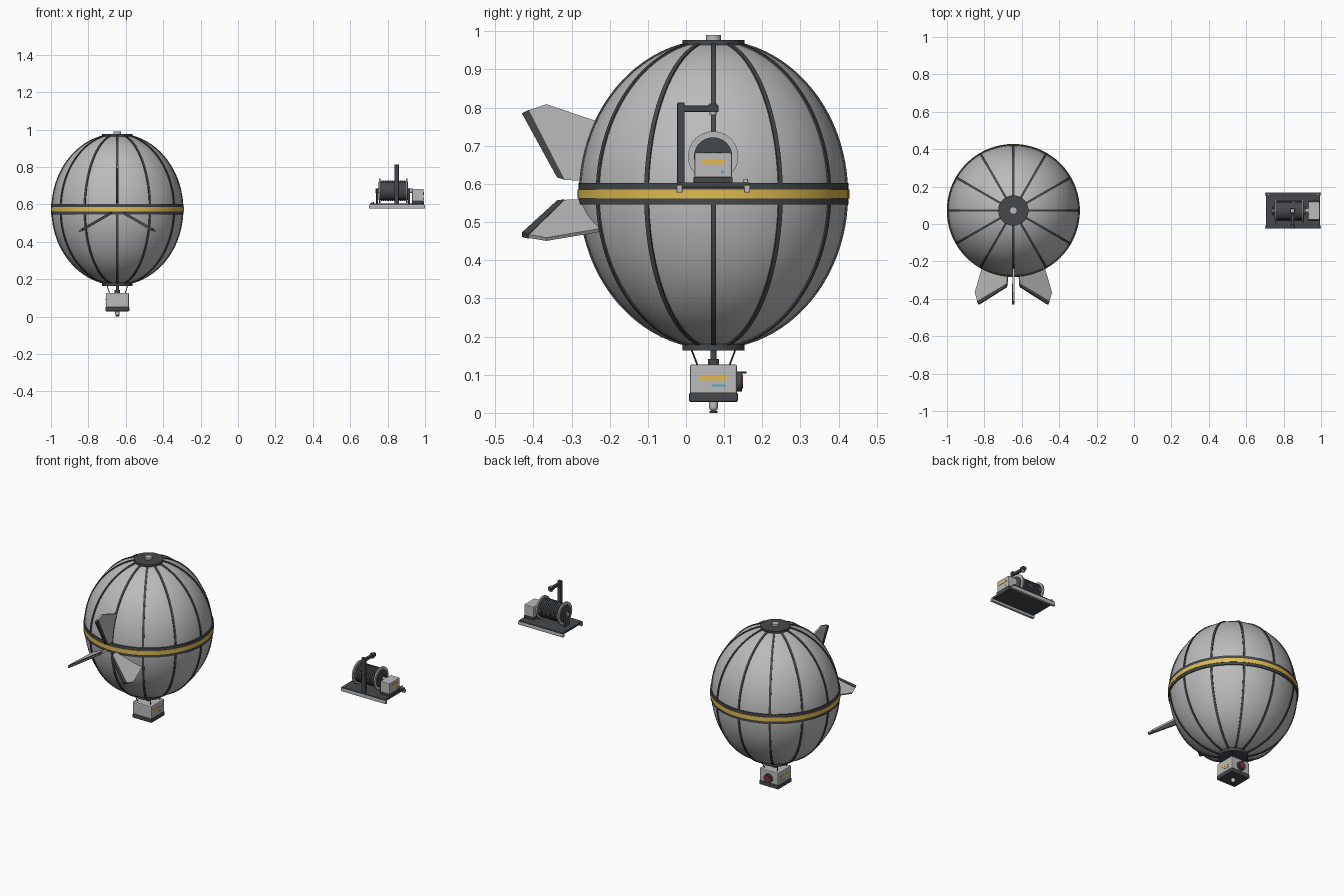
import bpy, bmesh
from math import sin, cos, pi, radians
from mathutils import Vector, Matrix

if "Cube" in bpy.data.objects:
    bpy.data.objects.remove(bpy.data.objects["Cube"])

BX, BY, BZ = -0.645, 0.072, 0.573      # envelope centre
RA, RC = 0.349, 0.402                  # envelope radii
WX, WY, WZ = 0.848, 0.071, 0.672       # winch drum centre


def material(name, rgb):
    m = bpy.data.materials.new(name)
    m.diffuse_color = (*rgb, 1)
    m.use_nodes = True
    m.node_tree.nodes["Principled BSDF"].inputs["Base Color"].default_value = m.diffuse_color
    return m


DARK = material("dark", (0.06, 0.065, 0.07))
GOLD = material("gold", (0.75, 0.5, 0.08))
BLUE = material("blue", (0.1, 0.4, 0.65))
RED = material("red", (0.25, 0.03, 0.03))
LIGHT = material("light", (0.5, 0.5, 0.5))


def finish(name, bm, mat, smooth=True):
    bmesh.ops.recalc_face_normals(bm, faces=bm.faces)
    me = bpy.data.meshes.new(name)
    bm.to_mesh(me)
    bm.free()
    ob = bpy.data.objects.new(name, me)
    bpy.context.collection.objects.link(ob)
    me.materials.append(mat)
    if smooth:
        bpy.ops.object.select_all(action='DESELECT')
        bpy.context.view_layer.objects.active = ob
        ob.select_set(True)
        bpy.ops.object.shade_smooth_by_angle(angle=radians(35))
    return ob


def box(name, lo, hi, mat=LIGHT, bevel=0.0):
    lo, hi = Vector(lo), Vector(hi)
    bm = bmesh.new()
    bmesh.ops.create_cube(bm, size=1, matrix=Matrix.Translation((lo + hi) / 2) @ Matrix.Diagonal((*(hi - lo), 1)))
    if bevel:
        bmesh.ops.bevel(bm, geom=bm.edges[:], offset=bevel, segments=2, profile=0.5, affect='EDGES')
    return finish(name, bm, mat, False)


def rod(name, a, b, r, mat=DARK, seg=24):
    a, b = Vector(a), Vector(b)
    d = b - a
    m = Matrix.Translation((a + b) / 2) @ d.to_track_quat('Z', 'Y').to_matrix().to_4x4()
    bm = bmesh.new()
    bmesh.ops.create_cone(bm, cap_ends=True, segments=seg, radius1=r, radius2=r, depth=d.length, matrix=m)
    return finish(name, bm, mat)


def ring(name, prof, mat, seg=72):
    """Closed (r, z) profile revolved about the envelope axis."""
    bm = bmesh.new()
    loops = [[bm.verts.new((BX + r * cos(2 * pi * i / seg), BY + r * sin(2 * pi * i / seg), z)) for r, z in prof]
             for i in range(seg)]
    n = len(prof)
    for i in range(seg):
        p, q = loops[i], loops[(i + 1) % seg]
        for j in range(n):
            bm.faces.new((p[j], q[j], q[(j + 1) % n], p[(j + 1) % n]))
    return finish(name, bm, mat)


# envelope
bm = bmesh.new()
bmesh.ops.create_uvsphere(bm, u_segments=72, v_segments=40, radius=1,
                          matrix=Matrix.Translation((BX, BY, BZ)) @ Matrix.Diagonal((RA, RA, RC, 1)))
finish("envelope", bm, LIGHT)

# twelve meridian ribs
bm = bmesh.new()
N = 40
for k in range(12):
    a = k * pi / 6
    out, side = Vector((cos(a), sin(a), 0)), Vector((-sin(a), cos(a), 0))
    rows = []
    for i in range(N + 1):
        t = radians(-79 + 158 * i / N)
        c = Vector((BX, BY, BZ + RC * sin(t))) + out * RA * cos(t)
        nrm = (out * cos(t) / RA + Vector((0, 0, sin(t) / RC))).normalized()
        rows.append([bm.verts.new(c + side * s * 0.006 + nrm * h)
                     for s, h in ((-1, -0.004), (-1, 0.004), (1, 0.004), (1, -0.004))])
    for p, q in zip(rows, rows[1:]):
        for j in range(4):
            bm.faces.new((p[j], p[(j + 1) % 4], q[(j + 1) % 4], q[j]))
    bm.faces.new(rows[0])
    bm.faces.new(rows[-1])
finish("ribs", bm, DARK)

# equator belt and gold stripe
ring("equator_belt", [(0.343, 0.546), (0.354, 0.546), (0.354, 0.603), (0.343, 0.603)], DARK)
ring("gold_stripe", [(0.35, 0.562), (0.356, 0.562), (0.356, 0.586), (0.35, 0.586)], GOLD)

# end caps and valve
rod("top_cap", (BX, BY, 0.962), (BX, BY, 0.977), 0.081, DARK, 48)
rod("valve", (BX, BY, 0.975), (BX, BY, 0.99), 0.02, LIGHT)
rod("bottom_cap", (BX, BY, 0.163), (BX, BY, 0.181), 0.081, DARK, 48)


def fin_part(name, pts, ang, half, mat):
    """(y, radius) outline extruded, turned about the fore-aft axis."""
    rad, side = Vector((cos(ang), 0, sin(ang))), Vector((-sin(ang), 0, cos(ang)))
    bm = bmesh.new()
    a, b = [[bm.verts.new(Vector((BX, y, BZ)) + rad * r + side * s) for y, r in pts] for s in (-half, half)]
    bm.faces.new(a)
    bm.faces.new(b)
    for j in range(len(pts)):
        k = (j + 1) % len(pts)
        bm.faces.new((a[j], a[k], b[k], b[j]))
    finish(name, bm, mat, False)


# three tail fins with dark trailing edges
for i, deg in enumerate((90, 210, 330)):
    fin_part(f"fin_{i}", [(-0.2, 0.18), (-0.366, 0.236), (-0.413, 0.22), (-0.32, 0.038), (-0.2, 0.03)],
             radians(deg), 0.005, LIGHT)
    fin_part(f"fin_edge_{i}", [(-0.43, 0.212), (-0.412, 0.221), (-0.318, 0.038), (-0.338, 0.044)],
             radians(deg), 0.007, DARK)

# gondola
box("gondola_body", (BX - 0.062, BY - 0.062, 0.05), (BX + 0.062, BY + 0.062, 0.127), LIGHT, 0.005)
box("gondola_base", (BX - 0.064, BY - 0.064, 0.028), (BX + 0.064, BY + 0.064, 0.053), DARK, 0.005)
rod("gondola_neck", (BX, BY, 0.12), (BX, BY, 0.17), 0.008)
rod("neck_collar", (BX, BY, 0.125), (BX, BY, 0.141), 0.015)
for sx in (-1, 1):
    for sy in (-1, 1):
        rod("suspension_rod", (BX + sx * 0.055, BY + sy * 0.058, 0.167),
            (BX + sx * 0.042, BY + sy * 0.042, 0.125), 0.0022, DARK, 10)
    x = BX + sx * 0.062
    box("gondola_gold_mark", (x - 0.001, BY - 0.037, 0.085), (x + 0.001, BY + 0.038, 0.098), GOLD)
    box("gondola_blue_mark", (x - 0.001, BY - 0.005, 0.069), (x + 0.001, BY + 0.033, 0.074), BLUE)
# sensor dome under gondola
rod("dome_mount", (BX, BY, 0.017), (BX, BY, 0.03), 0.012, LIGHT)
bm = bmesh.new()
bmesh.ops.create_uvsphere(bm, u_segments=24, v_segments=12, radius=0.012, matrix=Matrix.Translation((BX, BY, 0.016)))
finish("sensor_dome", bm, LIGHT)
rod("dome_tip", (BX, BY, 0.0), (BX, BY, 0.005), 0.011, DARK)
# rear instrument
rod("rear_housing", (BX, BY + 0.06, 0.082), (BX, BY + 0.075, 0.082), 0.026)
rod("rear_lens", (BX, BY + 0.074, 0.082), (BX, BY + 0.077, 0.082), 0.018, RED)
rod("rear_probe", (BX, BY + 0.06, 0.106), (BX, BY + 0.086, 0.106), 0.0025, DARK, 12)

# winch base with two skids and tie-down lugs
box("winch_plate", (0.705, -0.024, 0.591), (0.995, 0.167, 0.604), DARK, 0.002)
for y in (-0.017, 0.16):
    box("winch_skid", (0.70, y - 0.008, 0.577), (1.0, y + 0.008, 0.597), LIGHT, 0.003)
for x in (0.72, 0.98):
    rod("tie_lug", (x, 0.157, 0.602), (x, 0.157, 0.613), 0.006, LIGHT, 12)

# drum, flanges, cable windings
rod("drum", (0.75, WY, WZ), (0.91, WY, WZ), 0.05, DARK, 48)
for i in range(12):
    x = 0.768 + 0.0113 * i
    rod("cable_wrap", (x - 0.0045, WY, WZ), (x + 0.0045, WY, WZ), 0.055, DARK, 40)
for sx, x in ((-1, 0.757), (1, 0.901)):
    rod("drum_flange", (x - 0.004, WY, WZ), (x + 0.004, WY, WZ), 0.066, LIGHT, 48)
    xb = x + sx * 0.013
    box("bearing_stand", (xb - 0.005, WY - 0.022, 0.602), (xb + 0.005, WY + 0.022, WZ + 0.012), DARK, 0.002)
rod("axle", (0.735, WY, WZ), (0.935, WY, WZ), 0.012, LIGHT)

# motor box
box("motor_foot", (0.93, WY - 0.051, 0.603), (0.994, WY + 0.051, 0.618), DARK, 0.002)
box("motor_box", (0.931, WY - 0.049, 0.616), (0.993, WY + 0.049, 0.682), LIGHT, 0.004)
box("motor_gold_mark", (0.992, WY - 0.032, 0.651), (0.995, WY + 0.03, 0.665), GOLD)
box("motor_blue_light", (0.992, WY + 0.021, 0.627), (0.995, WY + 0.029, 0.635), BLUE)

# guide mast, arm and cable head
box("mast", (WX - 0.012, -0.023, 0.60), (WX + 0.012, -0.004, 0.813), DARK, 0.002)
box("mast_arm", (WX - 0.008, -0.01, 0.789), (WX + 0.008, WY, 0.805), DARK, 0.002)
box("guide_head", (WX - 0.012, WY - 0.014, 0.788), (WX + 0.012, WY + 0.014, 0.808), DARK, 0.003)
rod("guide_nozzle", (WX, WY, 0.78), (WX, WY, 0.811), 0.009, LIGHT)
